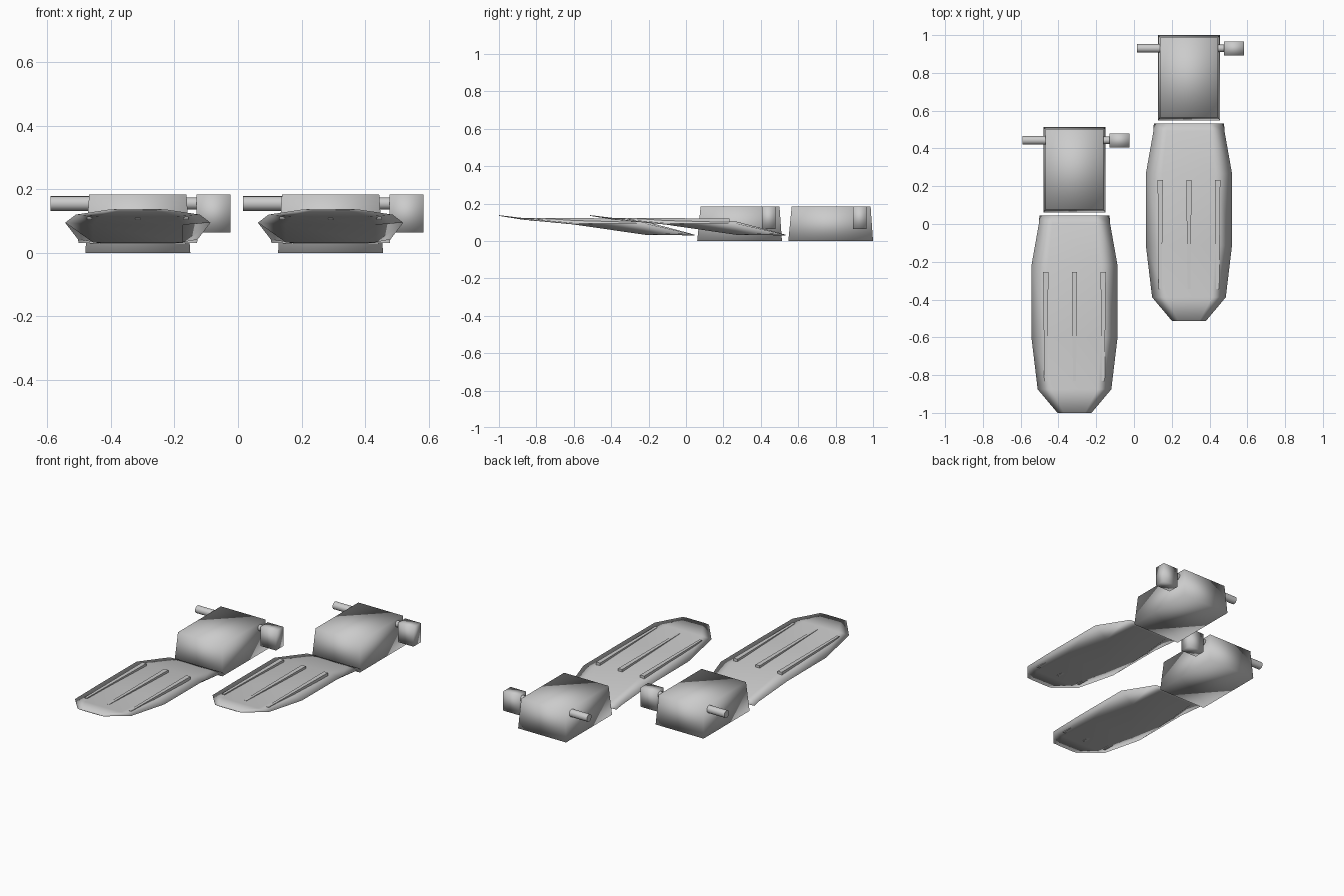
import bpy, bmesh, math
from mathutils import Vector

cube = bpy.data.objects.get("Cube")
if cube:
    bpy.data.objects.remove(cube, do_unlink=True)

grey = bpy.data.materials.new("plain grey")
grey.use_nodes = True
COLOUR = (0.6, 0.6, 0.6, 1)
grey.diffuse_color = COLOUR
grey.node_tree.nodes["Principled BSDF"].inputs["Base Color"].default_value = COLOUR


def finish(name, bm, origin, smooth=True):
    bmesh.ops.recalc_face_normals(bm, faces=bm.faces)
    for face in bm.faces:
        face.smooth = smooth
    mesh = bpy.data.meshes.new(name)
    bm.to_mesh(mesh)
    bm.free()
    mesh.materials.append(grey)
    obj = bpy.data.objects.new(name, mesh)
    obj.location = origin
    bpy.context.collection.objects.link(obj)
    return obj


def loft(name, rings, origin, smooth=True):
    """Skin a list of equal-length point rings and cap both ends."""
    bm = bmesh.new()
    loops = [[bm.verts.new(p) for p in ring] for ring in rings]
    n = len(loops[0])
    for a, b in zip(loops, loops[1:]):
        for i in range(n):
            j = (i + 1) % n
            bm.faces.new((a[i], a[j], b[j], b[i]))
    bm.faces.new(loops[0])
    bm.faces.new(loops[-1])
    return finish(name, bm, origin, smooth)


def rect(x0, x1, y0, y1, z):
    return [(x0, y0, z), (x1, y0, z), (x1, y1, z), (x0, y1, z)]


def rod(name, x0, x1, y, z, r, origin, sides=16):
    rings = []
    for x in (x0, x1):
        angles = [math.tau * i / sides for i in range(sides)]
        rings.append([(x, y + r * math.cos(a), z + r * math.sin(a)) for a in angles])
    obj = loft(name, rings, origin)
    for face in obj.data.polygons:
        face.use_smooth = len(face.vertices) == 4
    return obj


# Blade stations: y, half width, rim height, top height, bottom height
BLADE = [
    (0.045, 0.186, 0.031, 0.033, 0.029),
    (0.005, 0.188, 0.042, 0.045, 0.030),
    (-0.22, 0.228, 0.094, 0.104, 0.033),
    (-0.60, 0.228, 0.095, 0.114, 0.088),
    (-0.875, 0.195, 0.120, 0.123, 0.114),
    (-1.0, 0.090, 0.136, 0.138, 0.134),
]


def blade_ring(y, w, rim, top, bottom):
    h = 0.62 * w
    return [(-w, y, rim), (-h, y, top), (h, y, top),
            (w, y, rim), (h, y, bottom), (-h, y, bottom)]


def make_fin(side, origin):
    # Foot pocket, slightly narrower at the top
    loft(side + "_foot_pocket",
         [rect(-0.165, 0.165, 0.06, 0.513, 0),
          rect(-0.153, 0.153, 0.078, 0.5, 0.183)], origin)
    # Strap pins and buckle
    rod(side + "_strap_pin", -0.275, -0.14, 0.443, 0.155, 0.023, origin)
    rod(side + "_buckle_pin", 0.14, 0.195, 0.443, 0.155, 0.019, origin)
    loft(side + "_buckle",
         [rect(0.185, 0.292, 0.406, 0.478, z) for z in (0.063, 0.183)], origin)
    # Blade
    loft(side + "_blade", [blade_ring(*s) for s in BLADE], origin)
    # Stiffening ribs, tapering towards the tip
    for label, x in (("right", -0.152), ("middle", 0), ("left", 0.152)):
        rings = []
        for y, w, z0, z1 in ((-0.255, 0.014, 0.098, 0.12),
                             (-0.83, 0.008, 0.106, 0.123)):
            rings.append([(x - w, y, z0), (x + w, y, z0),
                          (x + w, y, z1), (x - w, y, z1)])
        loft(f"{side}_{label}_rib", rings, origin, smooth=False)


make_fin("right", Vector((-0.315, 0, 0)))
make_fin("left", Vector((0.291, 0.487, 0)))
